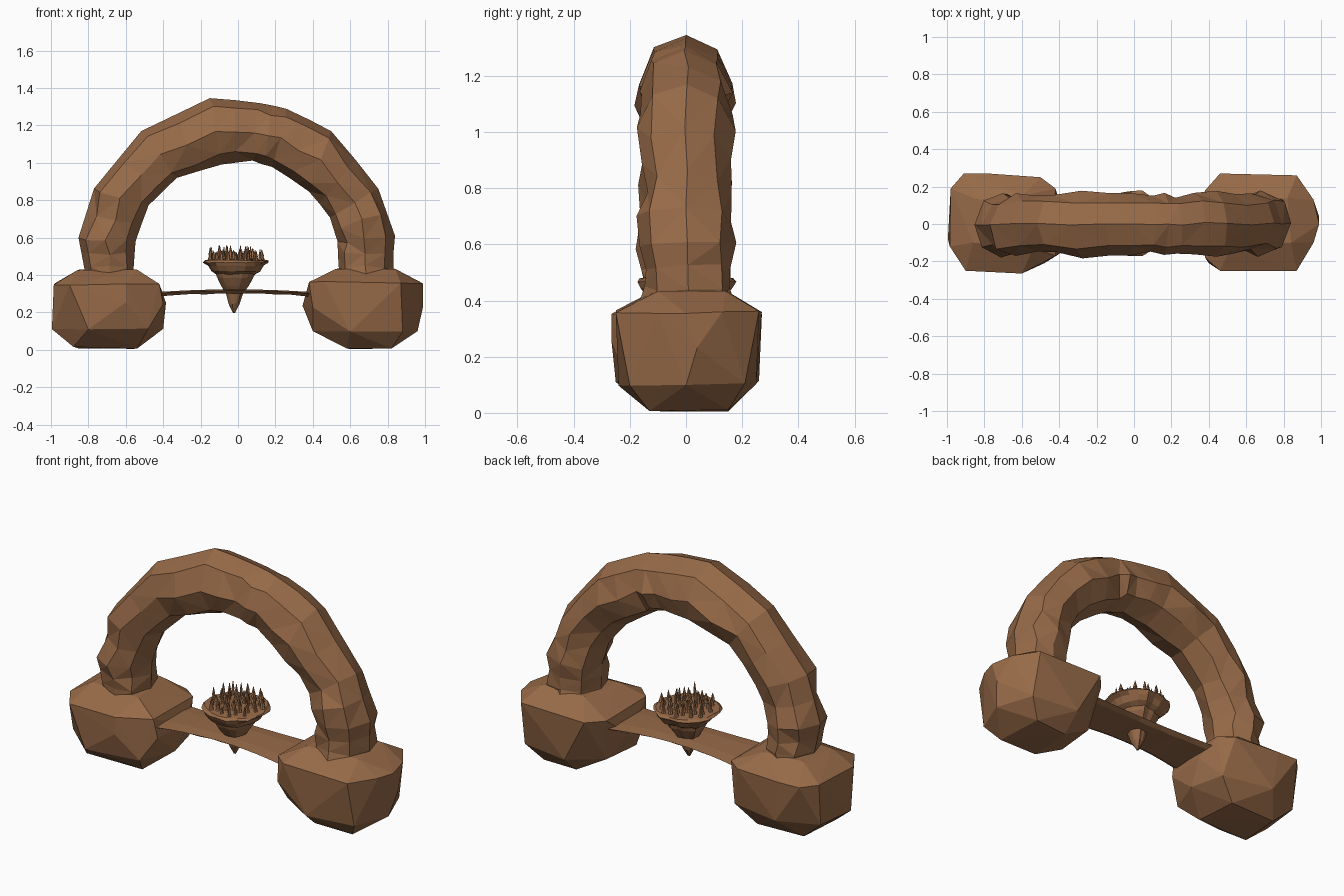
import bpy, bmesh, random
from math import sin, cos, tau
from mathutils import Vector

random.seed(7)
if "Cube" in bpy.data.objects:
    bpy.data.objects.remove(bpy.data.objects["Cube"])

BROWN = (0.31, 0.145, 0.065, 1)
stone = bpy.data.materials.new("earth_brown")
stone.use_nodes = True
stone.diffuse_color = BROWN
bsdf = next(n for n in stone.node_tree.nodes if n.type == "BSDF_PRINCIPLED")
bsdf.inputs["Base Color"].default_value = BROWN
bsdf.inputs["Roughness"].default_value = 0.9


def finish(name, bm):
    bmesh.ops.recalc_face_normals(bm, faces=bm.faces)
    mesh = bpy.data.meshes.new(name)
    bm.to_mesh(mesh)
    bm.free()
    mesh.materials.append(stone)
    obj = bpy.data.objects.new(name, mesh)
    bpy.context.collection.objects.link(obj)
    return obj


def loft(bm, rings):
    """Skin a list of rings of points and cap both ends."""
    loops = [[bm.verts.new(p) for p in ring] for ring in rings]
    n = len(loops[0])
    for a, b in zip(loops, loops[1:]):
        for i in range(n):
            j = (i + 1) % n
            bm.faces.new((a[i], a[j], b[j], b[i]))
    bm.faces.new(loops[0])
    bm.faces.new(loops[-1])


def jitter(amount):
    return random.uniform(-amount, amount)


# Arch: eight-sided tube between an outer and an inner outline (x, z)
outer = [(-.80, .34), (-.82, .44), (-.85, .60), (-.77, .86), (-.52, 1.17), (-.15, 1.345),
         (.12, 1.32), (.26, 1.29), (.50, 1.17), (.75, .86), (.84, .61), (.83, .44), (.81, .34)]
inner = [(-.57, .34), (-.56, .44), (-.55, .58), (-.48, .77), (-.33, .92), (-.09, .99),
         (.08, 1.01), (.18, .98), (.38, .85), (.49, .71), (.53, .58), (.54, .44), (.54, .34)]


def refine(points):
    pts = [Vector(p) for p in points]
    result = []
    for a, b in zip(pts, pts[1:]):
        result += [a, (a + b) / 2]
    return result + [pts[-1]]


rings = []
for out, inn in zip(refine(outer), refine(inner)):
    mid, half = (out + inn) / 2, (out - inn) / 2
    depth = 0.163 + jitter(0.014)
    shift = jitter(0.007)
    ring = []
    for k in range(8):
        a = tau * k / 8
        across = mid + half * cos(a)
        wobble = 0.012 if k % 4 else 0.003
        ring.append((across.x + jitter(wobble), shift + depth * sin(a) + jitter(wobble),
                     across.y + jitter(wobble)))
    rings.append(ring)
bm = bmesh.new()
loft(bm, rings)
bmesh.ops.triangulate(bm, faces=bm.faces, quad_method="SHORT_EDGE")
finish("arch", bm)


# Boulders: convex hulls of a few stacked levels
def boulder(name, levels):
    bm = bmesh.new()
    for z, outline in levels:
        for x, y in outline:
            bm.verts.new((x, y, z + jitter(0.006)))
    hull = bmesh.ops.convex_hull(bm, input=bm.verts)
    loose = [v for v in bm.verts if not v.link_faces]
    bmesh.ops.delete(bm, geom=loose, context="VERTS")
    finish(name, bm)


boulder("right_boulder", [
    (.01, [(-.88, -.12), (-.85, .14), (-.56, .15), (-.54, -.10)]),
    (.11, [(-.995, -.08), (-.97, .16), (-.75, .26), (-.45, .20), (-.40, 0), (-.48, -.21), (-.80, -.25)]),
    (.25, [(-.385, .08), (-.40, -.16), (-.60, -.265)]),
    (.35, [(-.985, -.12), (-.98, .19), (-.91, .27), (-.78, .27), (-.50, .25), (-.42, .19),
           (-.42, -.17), (-.60, -.265), (-.90, -.25)]),
    (.43, [(-.86, -.10), (-.84, .13), (-.60, .15), (-.54, -.13)])])
boulder("left_boulder", [
    (.01, [(.82, -.13), (.80, .15), (.60, .14), (.58, -.13)]),
    (.10, [(.96, 0), (.88, .21), (.60, .25), (.42, .12), (.40, -.12), (.60, -.24), (.88, -.20)]),
    (.23, [(.345, .03), (.99, .04), (.40, -.21)]),
    (.36, [(.99, 0), (.96, .13), (.87, .26), (.46, .27), (.38, .18), (.38, -.18),
           (.46, -.25), (.87, -.25), (.96, -.10)]),
    (.435, [(.84, -.10), (.82, .14), (.55, .14), (.52, -.12)])])

# Bridge: thin, gently bowed slab, narrower in the middle
rings = []
for i in range(13):
    t = i / 6 - 1
    x, w = 0.46 * t - 0.02, 0.13 + 0.04 * t * t
    top = 0.323 - 0.018 * t * t
    thick = 0.022 + jitter(0.003)
    rings.append([(x, -w, top - 0.007), (x, -w / 2, top), (x, w / 2, top), (x, w, top - 0.007),
                  (x, w * 0.8, top - thick), (x, -w * 0.8, top - thick)])
bm = bmesh.new()
loft(bm, rings)
finish("bridge", bm)

# Floating island: craggy downward cone with a flared rim
profile = [(.20, .006), (.245, .032), (.30, .05), (.345, .082), (.385, .108), (.405, .115),
           (.42, .145), (.45, .165), (.468, .178), (.478, .168), (.484, .10)]
SIDES = 20
crag = [random.uniform(0.88, 1.06) for _ in range(SIDES)]
rings = []
for z, r in profile:
    lean = -0.012 - 0.01 * (0.48 - z) / 0.28
    ring = []
    for k in range(SIDES):
        a = tau * k / SIDES
        rad = r * (crag[k] if z < 0.46 else 1 + jitter(0.04))
        ring.append((lean + rad * cos(a), 0.003 + rad * sin(a), z + jitter(0.004)))
    rings.append(ring)
bm = bmesh.new()
loft(bm, rings)
finish("floating_island", bm)

# Pointed trees scattered over the island
bm = bmesh.new()
for i in range(46):
    r = 0.15 * ((i + 0.5) / 46) ** 0.5
    a = i * 2.4
    x, y = -0.012 + r * cos(a), 0.003 + r * sin(a)
    height = random.uniform(0.04, 0.085)
    width = random.uniform(0.011, 0.02)
    for base, size, scale in ((0, 0.65, 1), (0.4, 0.6, 0.7)):
        rings = []
        for up, rad in ((0, width * scale), (size * height, 0.0012)):
            rings.append([(x + rad * cos(tau * k / 6), y + rad * sin(tau * k / 6),
                           0.475 + base * height + up) for k in range(6)])
        loft(bm, rings)
finish("trees", bm)
